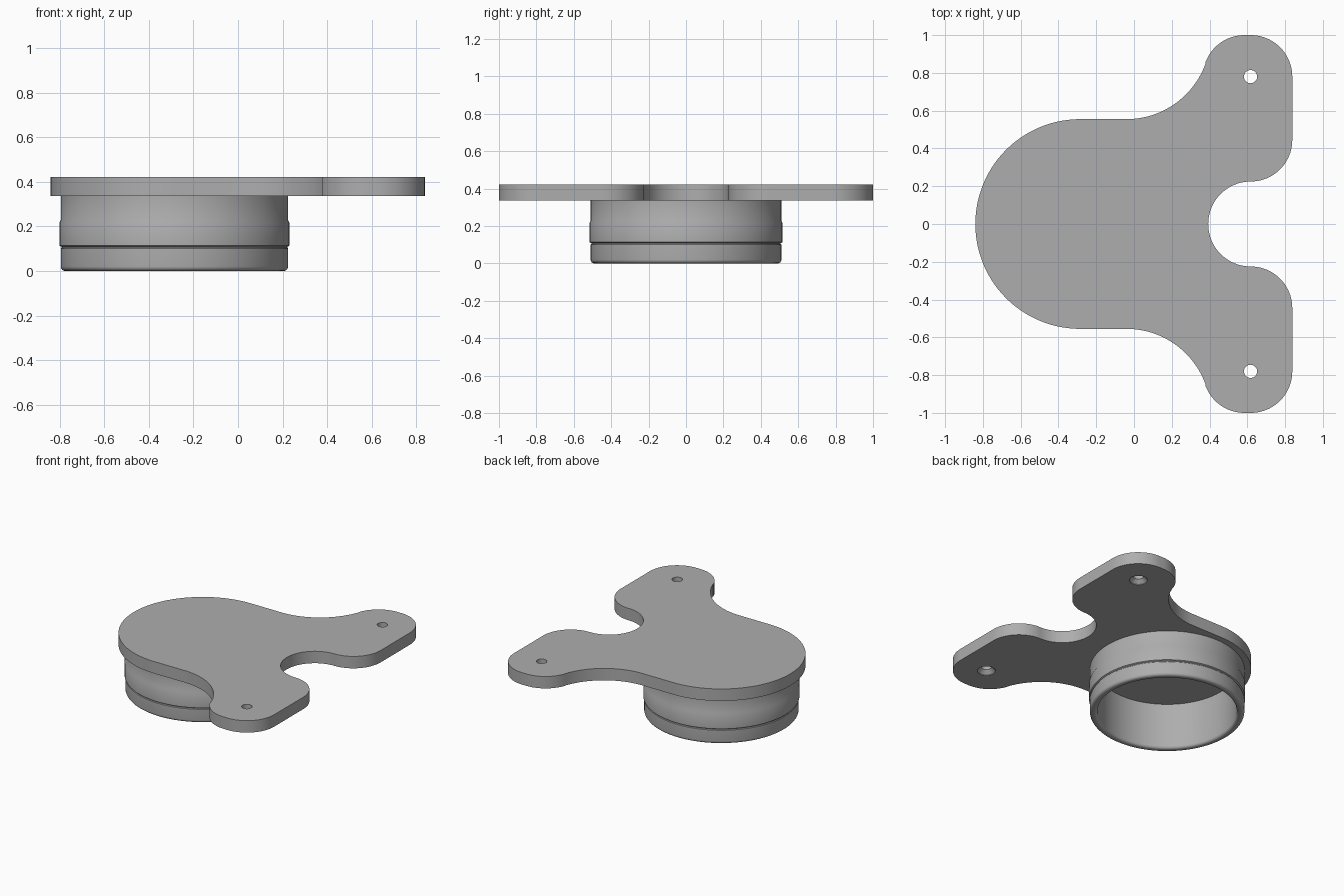
import bpy, bmesh
from math import radians, sin, cos, tau, atan2, degrees

cube = bpy.data.objects.get("Cube")
if cube:
    bpy.data.objects.remove(cube, do_unlink=True)

PLATE_BOTTOM, PLATE_TOP = 0.335, 0.422
HUB_X = -0.285

grey = bpy.data.materials.new("plain grey")
grey.use_nodes = True
grey.diffuse_color = (0.42, 0.42, 0.42, 1)
grey.node_tree.nodes["Principled BSDF"].inputs["Base Color"].default_value = (0.42, 0.42, 0.42, 1)


def finish(name, bm):
    bmesh.ops.recalc_face_normals(bm, faces=bm.faces)
    mesh = bpy.data.meshes.new(name)
    bm.to_mesh(mesh)
    bm.free()
    mesh.materials.append(grey)
    obj = bpy.data.objects.new(name, mesh)
    bpy.context.collection.objects.link(obj)
    return obj


def smooth(obj, angle=30):
    bpy.ops.object.select_all(action="DESELECT")
    bpy.context.view_layer.objects.active = obj
    obj.select_set(True)
    bpy.ops.object.shade_smooth_by_angle(angle=radians(angle))


def arc(cx, cy, r, start, end, steps=24):
    angles = [radians(start + (end - start) * i / steps) for i in range(steps + 1)]
    return [(cx + r * cos(a), cy + r * sin(a)) for a in angles]


def lathe(name, profile, x, y, closed, steps=128):
    """Spin an (r, z) profile about a vertical axis; open ones get end caps."""
    bm = bmesh.new()
    rings = [[bm.verts.new((x + r * cos(tau * i / steps), y + r * sin(tau * i / steps), z))
              for i in range(steps)] for r, z in profile]
    pairs = list(zip(rings, rings[1:]))
    if closed:
        pairs.append((rings[-1], rings[0]))
    else:
        bm.faces.new(rings[0])
        bm.faces.new(rings[-1])
    for low, high in pairs:
        for i in range(steps):
            j = (i + 1) % steps
            bm.faces.new((low[i], low[j], high[j], high[i]))
    return finish(name, bm)


# Mounting plate: one half of the outline in tangent arcs, then mirrored
tangent = degrees(atan2(-0.22, 0.625))
half = arc(HUB_X, 0, 0.555, 180, 90, 40)
half += arc(-0.04, 1.0, 0.445, -90, tangent)
half += arc(0.585, 0.78, 0.22, 180 + tangent, 90)
half += arc(0.618, 0.78, 0.22, 90, 0)
half += arc(0.618, 0.445, 0.22, 0, -90)
half += arc(0.618, 0, 0.225, 90, 180)
outline = half + [(x, -y) for x, y in reversed(half[1:-1])]

bm = bmesh.new()
base = bm.faces.new([bm.verts.new((x, y, PLATE_BOTTOM)) for x, y in outline])
extruded = bmesh.ops.extrude_face_region(bm, geom=[base], use_keep_orig=True)
top = [v for v in extruded["geom"] if isinstance(v, bmesh.types.BMVert)]
bmesh.ops.translate(bm, verts=top, vec=(0, 0, PLATE_TOP - PLATE_BOTTOM))
bmesh.ops.remove_doubles(bm, verts=bm.verts, dist=0.0005)
plate = finish("mounting_plate", bm)

# Screw holes, countersunk from below
for side in (1, -1):
    cutter = lathe("hole_cutter",
                   [(0.06, PLATE_BOTTOM - 0.05), (0.06, PLATE_BOTTOM + 0.004),
                    (0.035, PLATE_BOTTOM + 0.03), (0.035, PLATE_TOP + 0.05)],
                   0.617, 0.78 * side, False, 32)
    cutter.hide_render = True
    cut = plate.modifiers.new("screw_hole", "BOOLEAN")
    cut.operation = "DIFFERENCE"
    cut.solver = "EXACT"
    cut.object = cutter
    bpy.context.view_layer.objects.active = plate
    bpy.ops.object.modifier_apply(modifier=cut.name)
    bpy.data.objects.remove(cutter, do_unlink=True)
smooth(plate)

# Hollow collar: rounded lower lip, shallow groove and a raised band
profile = arc(0.48, 0.02, 0.02, 180, 270, 6)
profile += arc(0.49, 0.02, 0.02, 270, 360, 6)
profile += [(0.51, 0.1), (0.506, 0.104), (0.506, 0.108), (0.515, 0.113),
            (0.515, 0.218), (0.51, 0.228), (0.51, PLATE_BOTTOM + 0.002),
            (0.46, PLATE_BOTTOM + 0.002)]
collar = lathe("collar", profile, HUB_X, 0, True)
smooth(collar)
